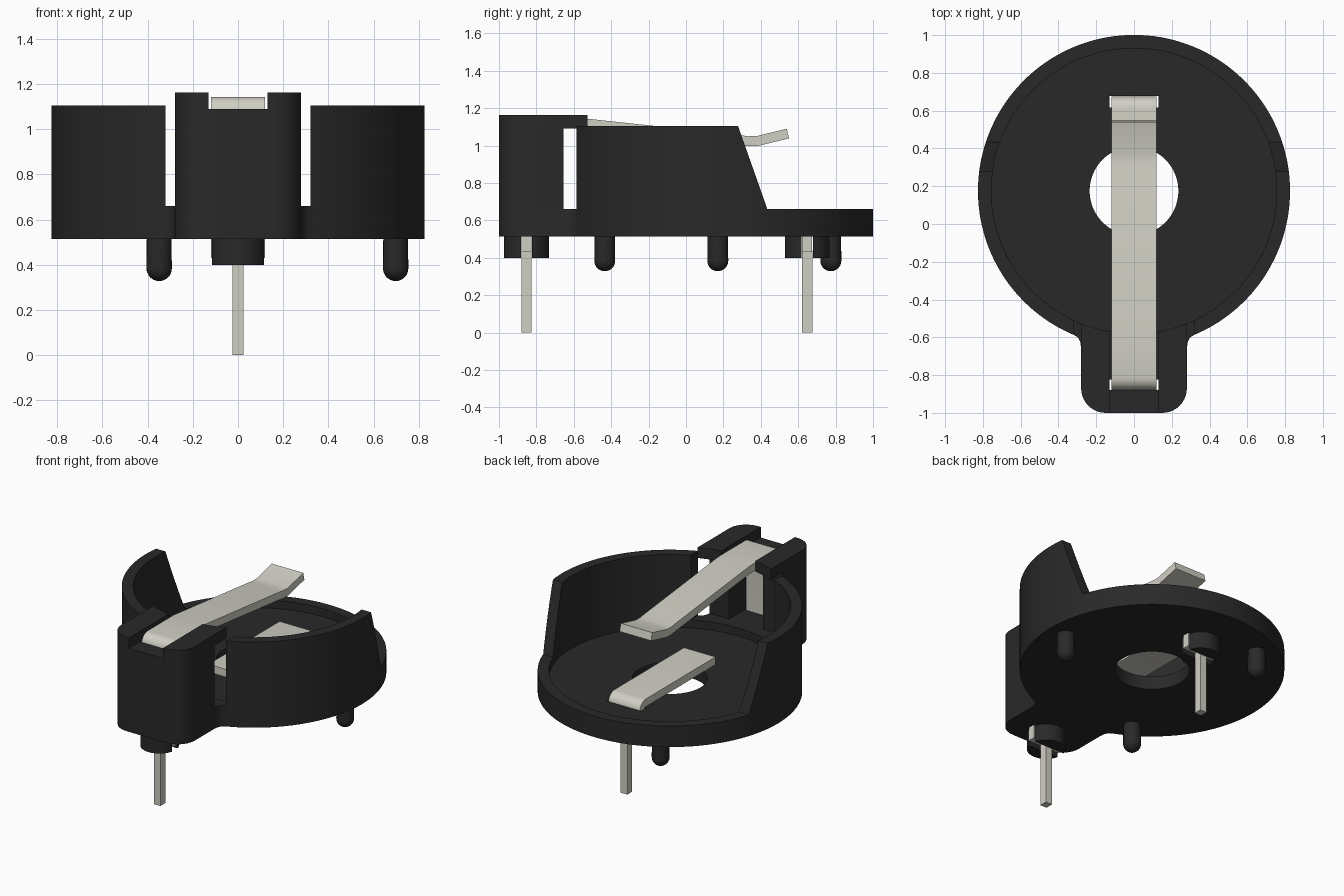
import bpy, bmesh
from math import sin, cos, pi, asin, radians
from mathutils import Vector

cube = bpy.data.objects.get("Cube")
if cube:
    bpy.data.objects.remove(cube, do_unlink=True)


def material(name, rgb):
    m = bpy.data.materials.new(name)
    m.use_nodes = True
    m.diffuse_color = (*rgb, 1)
    m.node_tree.nodes["Principled BSDF"].inputs["Base Color"].default_value = (*rgb, 1)
    return m


BLACK = material("black plastic", (0.022, 0.022, 0.022))
METAL = material("dull metal", (0.63, 0.62, 0.55))

CY, R_OUT, R_IN = 0.175, 0.826, 0.755      # cup centre and radii
Z_BOTTOM, Z_FLOOR, Z_RIM = 0.515, 0.605, 0.66
Z_WALL, Z_ARM, Z_TOP = 1.105, 1.09, 1.163
TAB, SLIT, CHANNEL = 0.28, 0.32, 0.13      # half widths
PIN_YS = (-0.853, 0.648)


def finish(name, bm, mat):
    bmesh.ops.recalc_face_normals(bm, faces=bm.faces)
    me = bpy.data.meshes.new(name)
    bm.to_mesh(me)
    bm.free()
    me.materials.append(mat)
    ob = bpy.data.objects.new(name, me)
    bpy.context.collection.objects.link(ob)
    return ob


def add_prism(bm, pts, low, high, axis="z"):
    """Extrude an outline along z (points are x, y) or x (points are y, z)."""
    place = (lambda p, h: (p[0], p[1], h)) if axis == "z" else (lambda p, h: (h, p[0], p[1]))
    face = bm.faces.new([bm.verts.new(place(p, low)) for p in pts])
    top = bmesh.ops.extrude_face_region(bm, geom=[face])["geom"]
    shift = Vector(place((0, 0), high - low))
    bmesh.ops.translate(bm, vec=shift, verts=[v for v in top if isinstance(v, bmesh.types.BMVert)])


def prism(name, outlines, low, high, mat=BLACK, axis="z"):
    bm = bmesh.new()
    for pts in outlines:
        add_prism(bm, pts, low, high, axis)
    return finish(name, bm, mat)


def arc(cx, cy, r, a, b, n):
    """Points on an arc; angles run clockwise from +y."""
    return [(cx + r * sin(a + (b - a) * i / n), cy + r * cos(a + (b - a) * i / n)) for i in range(n + 1)]


def circle(cy, r, n=64):
    return arc(0, cy, r, 0, 2 * pi, n)[:-1]


def box(x, y0, y1):
    return [(-x, y0), (x, y0), (x, y1), (-x, y1)]


def flip(pts):
    return [(-x, y) for x, y in reversed(pts)]


def cut(ob, cutter):
    mod = ob.modifiers.new("cut", "BOOLEAN")
    mod.operation, mod.solver, mod.object = "DIFFERENCE", "EXACT", cutter
    bpy.context.view_layer.objects.active = ob
    bpy.ops.object.modifier_apply(modifier=mod.name)
    bpy.data.objects.remove(cutter, do_unlink=True)


parts = []
corner = arc(0.15, -0.87, 0.13, pi / 2, pi, 10)

# Base plate: round cup floor with a filleted tab at the front
half = arc(0, CY, R_OUT, 0, pi - asin(SLIT / R_OUT), 64)
half += [(0.298, -0.6), (0.285, -0.622), (TAB, -0.655)] + corner
base = prism("base_plate", [half + flip(half[1:])], Z_BOTTOM, Z_RIM)
cut(base, prism("recess_cutter", [circle(CY, R_IN, 128)], Z_FLOOR, 2))
cut(base, prism("hole_cutter", [circle(CY, 0.235)], 0, 2))
parts.append(base)

# Side walls: arcs of the cup, trimmed by a sloping plane at the back
outer = arc(0, CY, R_OUT, 0.6, pi - asin(SLIT / R_OUT), 60)
inner = arc(0, CY, R_IN, 0.6, pi - asin(SLIT / R_IN), 60)
wall = outer + inner[::-1]
bm = bmesh.new()
for pts in (wall, flip(wall)):
    add_prism(bm, pts, Z_RIM, Z_WALL)
bmesh.ops.bisect_plane(bm, geom=bm.verts[:] + bm.edges[:] + bm.faces[:], plane_co=(0, 0.278, Z_WALL),
                       plane_no=(0, Z_WALL - Z_RIM, 0.157), clear_outer=True)
bmesh.ops.holes_fill(bm, edges=[e for e in bm.edges if e.is_boundary], sides=0)
parts.append(finish("side_walls", bm, BLACK))

# Terminal tower: U-shaped block around the contact channel
tower_half = [(CHANNEL, -0.88), (CHANNEL, -0.655), (TAB, -0.655)] + corner
parts.append(prism("terminal_tower", [tower_half + flip(tower_half)], Z_RIM, Z_ARM))

# Top arms reaching back to the inside of the cup
arm = arc(0, CY, R_IN, pi - asin(CHANNEL / R_IN), pi - asin(TAB / R_IN), 8)
arm += [p for p in corner if p[0] > CHANNEL] + [(CHANNEL, -1)]
parts.append(prism("tower_arms", [arm, flip(arm)], Z_ARM, Z_TOP))

# Standoffs below each terminal, slotted for the contacts
for label, y in zip(("front", "back"), PIN_YS):
    standoff = prism(label + "_standoff", [circle(y, 0.12, 48)], 0.4, Z_BOTTOM)
    for ob in (standoff, base):
        cut(ob, prism("slot_cutter", [box(CHANNEL, y - 0.03, y + 0.03)], 0.3, Z_RIM + 0.02))
    parts.append(standoff)

# Locating pegs with round tips
for i in range(3):
    a = pi / 2 + i * 2 * pi / 3
    bm = bmesh.new()
    bmesh.ops.create_uvsphere(bm, u_segments=24, v_segments=16, radius=0.056)
    for v in bm.verts:
        if v.co.z > 0.001:
            v.co.z = 0.13 + v.co.z * 0.1
    bmesh.ops.translate(bm, vec=(0.698 * sin(a), CY - 0.005 + 0.698 * cos(a), 0.384), verts=bm.verts)
    parts.append(finish("locating_peg_%d" % (i + 1), bm, BLACK))


def strip(name, path, width=0.12, thick=0.053):
    """Bent sheet metal following a path in the y, z plane."""
    pts = [Vector(p) for p in path]
    left, right = [], []
    for i, p in enumerate(pts):
        d0 = (p - pts[i - 1]).normalized() if i else (pts[1] - p).normalized()
        d1 = (pts[i + 1] - p).normalized() if i < len(pts) - 1 else d0
        t = (d0 + d1).normalized()
        off = Vector((-t.y, t.x)) * (thick / 2 / max(t.dot(d1), 0.5))
        left.append(p + off)
        right.append(p - off)
    return prism(name, [left + right[::-1]], -width, width, METAL, "x")


def bend(y, z, r, side):
    """Quarter turn from vertical to horizontal, heading to +y or -y."""
    return [(y + side * r * (1 - cos(k * pi / 12)), z - r + r * sin(k * pi / 12)) for k in range(7)]


# Upper spring contact and lower contact lying on the cup floor
parts.append(strip("upper_contact", [(PIN_YS[0], 0.43)] + bend(PIN_YS[0], 1.117, 0.04, 1) +
                   [(-0.53, 1.117), (0.28, 1.03), (0.33, 1.023), (0.38, 1.024), (0.545, 1.064)]))
parts.append(strip("lower_contact", [(PIN_YS[1], 0.43)] + bend(PIN_YS[1], 0.633, 0.04, -1) + [(-0.15, 0.633)]))

# Solder pins
for label, y in zip(("front", "back"), PIN_YS):
    parts.append(prism(label + "_pin", [box(0.025, y - 0.027, y + 0.027)], 0, 0.44, METAL))

# Smooth curved faces, keep edges sharp
bpy.ops.object.select_all(action="DESELECT")
for ob in parts:
    ob.select_set(True)
bpy.context.view_layer.objects.active = parts[0]
bpy.ops.object.shade_smooth_by_angle(angle=radians(30))
